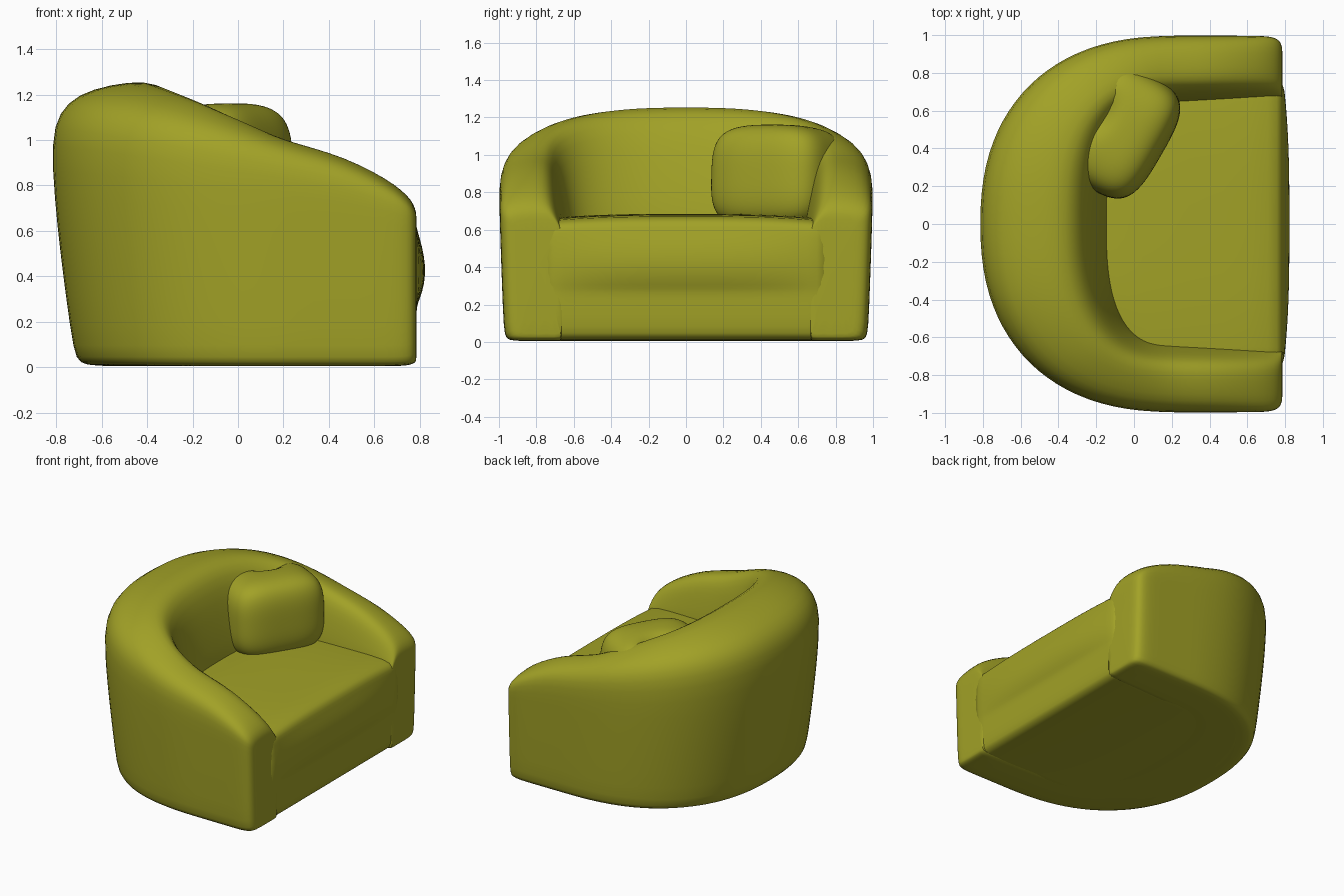
import bpy, bmesh, math
from mathutils import Vector, Matrix

cube = bpy.data.objects.get("Cube")
if cube:
    bpy.data.objects.remove(cube, do_unlink=True)

fabric = bpy.data.materials.new("olive fabric")
fabric.use_nodes = True
OLIVE = (0.36, 0.36, 0.02, 1)
fabric.diffuse_color = OLIVE
bsdf = fabric.node_tree.nodes["Principled BSDF"]
bsdf.inputs["Base Color"].default_value = OLIVE
bsdf.inputs["Roughness"].default_value = 0.9


def finish(bm, name):
    bmesh.ops.recalc_face_normals(bm, faces=bm.faces)
    mesh = bpy.data.meshes.new(name)
    bm.to_mesh(mesh)
    bm.free()
    mesh.materials.append(fabric)
    ob = bpy.data.objects.new(name, mesh)
    bpy.context.collection.objects.link(ob)
    mod = ob.modifiers.new("soften", "SUBSURF")
    mod.levels = mod.render_levels = 1
    bpy.ops.object.select_all(action="DESELECT")
    ob.select_set(True)
    bpy.context.view_layer.objects.active = ob
    bpy.ops.object.shade_smooth_by_angle(angle=math.radians(60))


def loft(sections):
    """Skin closed sections and cap both ends."""
    bm = bmesh.new()
    rings = [[bm.verts.new(p) for p in s] for s in sections]
    n = len(rings[0])
    for a, b in zip(rings, rings[1:]):
        for i in range(n):
            j = (i + 1) % n
            bm.faces.new((a[i], a[j], b[j], b[i]))
    bm.faces.new(rings[0])
    bm.faces.new(rings[-1])
    return bm


def interp(x, table):
    if x <= table[0][0]:
        return table[0][1]
    for (x0, y0), (x1, y1) in zip(table, table[1:]):
        if x <= x1:
            return y0 + (y1 - y0) * (x - x0) / (x1 - x0)
    return table[-1][1]


def arc(angle, a, b, n):
    """Point on the rear half of a superellipse."""
    c, s = math.cos(angle), math.sin(angle)
    return Vector((0.2 - a * abs(s) ** (2 / n), -b * math.copysign(abs(c) ** (2 / n), c)))


# Wraparound back and arms
RIDGE = [(-0.43, 1.265), (-0.2, 1.18), (0, 1.095), (0.2, 1.005), (0.35, 0.965),
         (0.5, 0.915), (0.65, 0.835), (0.74, 0.77), (0.78, 0.74)]
# Across the wall: 0 is outside, 1 is inside; height is a share of seat-to-ridge
DOME = [(0, 0.2), (0, 0.6), (0.05, 0.79), (0.17, 0.91), (0.38, 0.975), (0.6, 1.0),
        (0.73, 0.95), (0.82, 0.8), (0.89, 0.55), (0.95, 0.27), (1, 0)]
SEAT = 0.6


def wall_section(outer, inner, lean, shrink=0):
    top = interp(outer.lerp(inner, 0.58).x, RIDGE) - shrink
    across = (inner - outer).normalized()
    outer = outer + across * shrink
    low = 0.005 + shrink * 0.4
    shape = [(0.9, low), (0.5, low), (0.14, low), (0.03, low + 0.012), (0, low + 0.06), (0, 0.3), (0, 0.5)]
    shape += [(u, SEAT + (top - SEAT) * h) for u, h in DOME] + [(1, low + 0.05), (1, low)]
    points = []
    for u, z in shape:
        p = outer.lerp(inner, u)
        p += across * lean * max(0, 1 - z / 0.95) ** 1.3 * (1 - u)
        points.append((p.x, p.y, z))
    return points


arm_stops = [(0.786, 0.09), (0.784, 0.055), (0.772, 0.025), (0.745, 0.008), (0.69, 0),
             (0.6, 0), (0.47, 0), (0.33, 0)]


def arm(side):
    return [wall_section(Vector((x, side * 1.002)), Vector((x, side * (0.625 + 0.05 * x))), 0.03, s)
            for x, s in arm_stops]


back = []
for i in range(25):
    t = math.pi * i / 24
    back.append(wall_section(arc(t, 1.025, 1.002, 2.3), arc(t, 0.33, 0.635, 2.7),
                             0.03 + 0.08 * math.sin(t)))
finish(loft(arm(-1) + back + arm(1)[::-1]), "back_and_arms")

# Seat block with a softly bulging front, reaching back under the wall
FRONT = [(0.73, 0.005), (0.765, 0.02), (0.783, 0.07), (0.785, 0.2), (0.785, 0.27),
         (0.80, 0.3), (0.822, 0.37), (0.825, 0.45), (0.811, 0.53), (0.792, 0.59),
         (0.782, 0.64), (0.74, 0.675), (0.5, 0.682), (0.1, 0.685)]
block = []
for i in range(17):
    y = -0.8 + 0.1 * i
    bulge = 1 - abs(y / 0.8) ** 3
    rear = 0.2 - 0.83 * (1 - abs(y / 0.88) ** 2.3) ** (1 / 2.3)
    section = []
    for x, z in FRONT:
        if x > 0.785:
            x = 0.785 + (x - 0.785) * bulge
        if z > 0.6:
            z -= 0.03 * (1 - bulge)
        section.append((x, y, z))
    top = section[-1][2]
    section += [(rear, y, top), (rear, y, 0.05), (rear, y, 0.005), (rear + 0.05, y, 0.005)]
    block.append(section)
finish(loft(block), "seat_block")

# Plump corner cushion sunk into the wall, pinched at the top
bm = bmesh.new()
bmesh.ops.create_cube(bm, size=2)
bmesh.ops.subdivide_edges(bm, edges=bm.edges, cuts=9, use_grid_fill=True)
for v in bm.verts:
    p = v.co
    v.co = p / sum(abs(c) ** 3.6 for c in p) ** (1 / 3.6)
    v.co.z -= 0.3 * math.exp(-((v.co.x + 0.55) ** 2 + (v.co.y - 0.1) ** 2) / 0.06) * max(0, v.co.z)
    v.co = Vector((v.co.x * 0.25, v.co.y * 0.34, v.co.z * 0.28))
bm.transform(Matrix.Translation((-0.075, 0.49, 0.88)) @ Matrix.Rotation(math.radians(-30), 4, "Z")
             @ Matrix.Rotation(math.radians(-3), 4, "Y"))
finish(bm, "corner_cushion")
